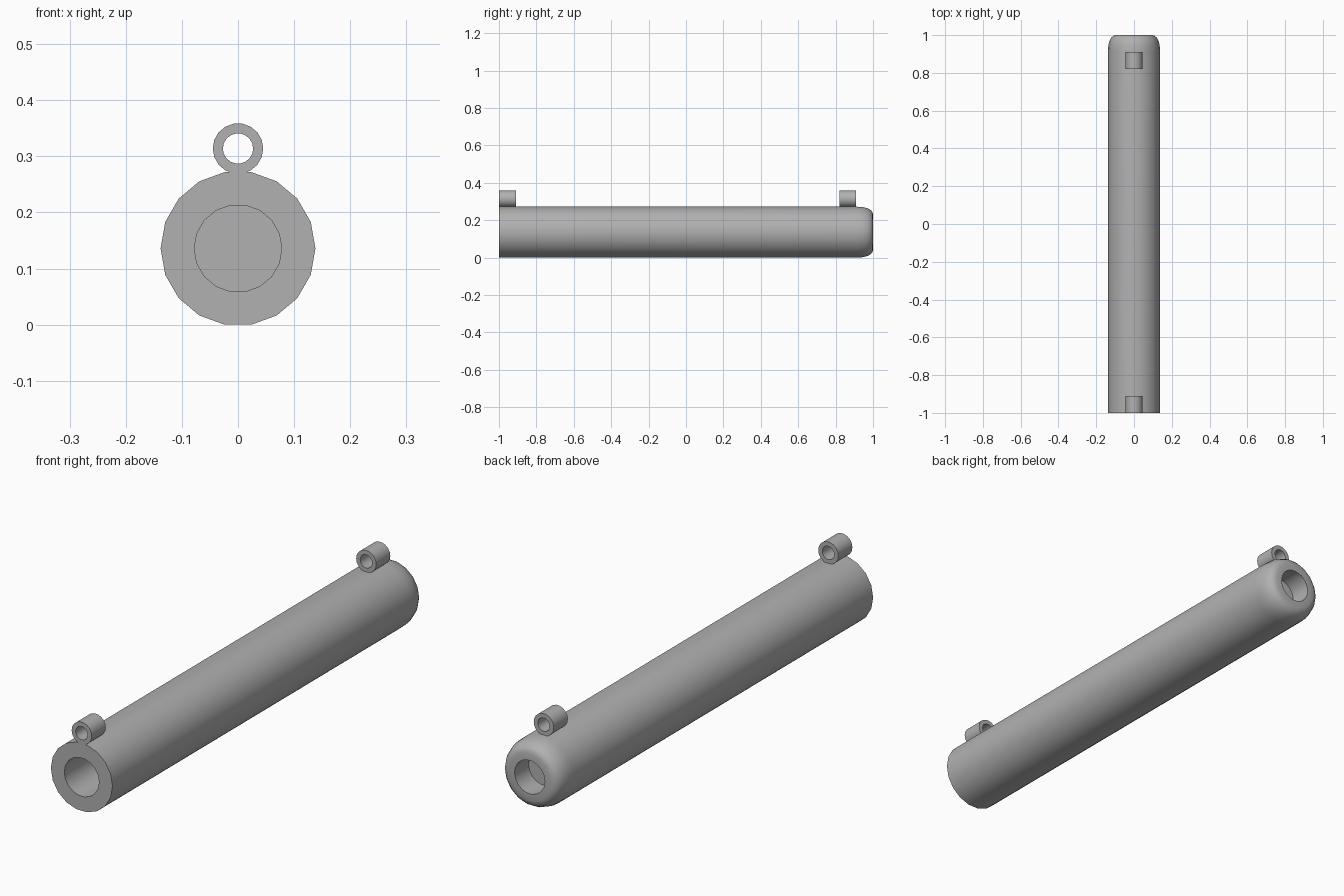
import bpy, bmesh
from math import sin, cos, pi

if "Cube" in bpy.data.objects:
    bpy.data.objects.remove(bpy.data.objects["Cube"])

SIDES = 18

# Dark grey finish shared by all parts
grey = bpy.data.materials.new("dark_grey")
grey.diffuse_color = (0.44, 0.44, 0.44, 1.0)
grey.use_nodes = True
grey.node_tree.nodes["Principled BSDF"].inputs["Base Color"].default_value = grey.diffuse_color


def lathe(name, profile, centre_z, closed=False):
    """Spin a list of (radius, y) points around a lengthwise axis."""
    bm = bmesh.new()
    rings = []
    for r, y in profile:
        rings.append([bm.verts.new((r * cos(2 * pi * i / SIDES), y,
                                    centre_z + r * sin(2 * pi * i / SIDES)))
                      for i in range(SIDES)])
    pairs = list(zip(rings, rings[1:]))
    if closed:
        pairs.append((rings[-1], rings[0]))
    else:
        bm.faces.new(rings[0])
        bm.faces.new(rings[-1])
    for a, b in pairs:
        for i in range(SIDES):
            j = (i + 1) % SIDES
            bm.faces.new((a[i], a[j], b[j], b[i]))
    bmesh.ops.recalc_face_normals(bm, faces=bm.faces)
    mesh = bpy.data.meshes.new(name)
    bm.to_mesh(mesh)
    bm.free()
    mesh.materials.append(grey)
    obj = bpy.data.objects.new(name, mesh)
    bpy.context.collection.objects.link(obj)
    bpy.ops.object.select_all(action='DESELECT')
    obj.select_set(True)
    bpy.context.view_layer.objects.active = obj
    bpy.ops.object.shade_smooth_by_angle(angle=pi / 5)
    return obj


# Tube: deep front bore, rounded rear end with a shallow recess
lathe("tube", [
    (0.078, 0.85), (0.078, -1.0), (0.138, -1.0), (0.138, 0.915),
    (0.136, 0.945), (0.130, 0.969), (0.121, 0.986), (0.110, 0.996),
    (0.096, 1.0), (0.068, 1.0), (0.068, 0.91)], 0.136)

# Mounting rings on top
for name, y in (("front_ring", -1.0), ("rear_ring", 0.82)):
    lathe(name, [(0.027, y), (0.045, y), (0.045, y + 0.09), (0.027, y + 0.09)],
          0.314, closed=True)
